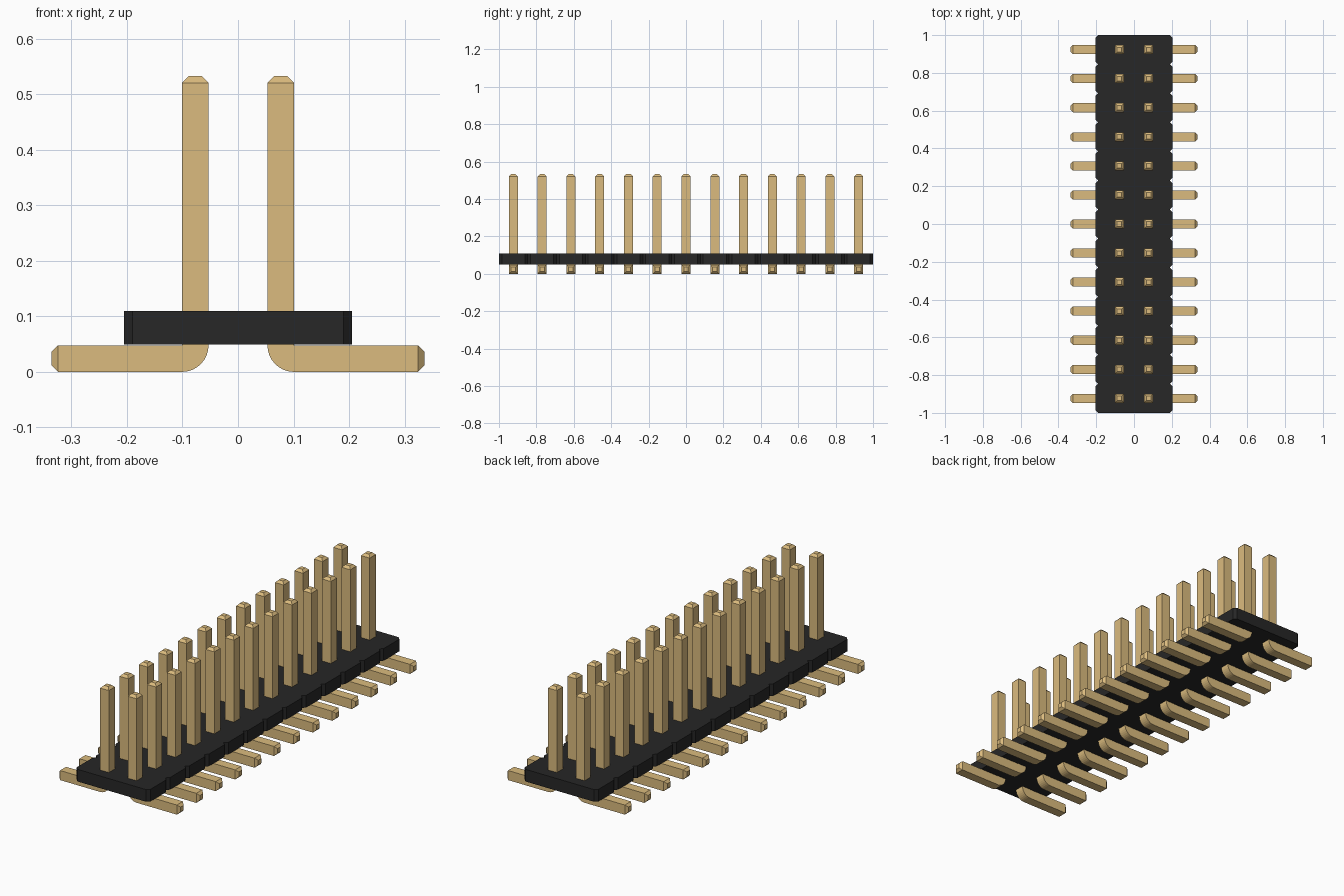
import bpy, bmesh, math

cube = bpy.data.objects.get("Cube")
if cube:
    bpy.data.objects.remove(cube, do_unlink=True)

COUNT = 13
PITCH = 2 / COUNT
PIN = 0.048            # pin thickness
INNER, OUTER = 0.053, 0.101
TOP, REACH, TAPER = 0.533, 0.336, 0.012
HALF, LOW, HIGH, CHAMFER = 0.205, 0.049, 0.11, 0.015


def material(name, colour):
    m = bpy.data.materials.new(name)
    m.use_nodes = True
    m.diffuse_color = (*colour, 1)
    m.node_tree.nodes["Principled BSDF"].inputs["Base Color"].default_value = (*colour, 1)
    return m


gold = material("pin gold", (0.71, 0.50, 0.21))
black = material("housing black", (0.02, 0.02, 0.02))


def add_object(name, bm, mat):
    bmesh.ops.remove_doubles(bm, verts=bm.verts, dist=1e-5)
    bmesh.ops.recalc_face_normals(bm, faces=bm.faces)
    mesh = bpy.data.meshes.new(name)
    bm.to_mesh(mesh)
    bm.free()
    mesh.materials.append(mat)
    obj = bpy.data.objects.new(name, mesh)
    bpy.context.collection.objects.link(obj)
    return obj


def pin_mesh(side, y):
    """Square wire swept down the post, round the bend and along the foot."""
    sections = []      # inner edge, outer edge, half width

    def section(a, b, inset=0):
        sections.append((a, b, PIN / 2 - inset))

    section((OUTER - TAPER, TOP), (INNER + TAPER, TOP), TAPER)
    section((OUTER, TOP - TAPER), (INNER, TOP - TAPER))
    for i in range(9):
        t = math.pi / 2 * i / 8
        section((OUTER, PIN), (OUTER - PIN * math.cos(t), PIN - PIN * math.sin(t)))
    section((REACH - TAPER, PIN), (REACH - TAPER, 0))
    section((REACH, PIN - TAPER), (REACH, TAPER), TAPER)

    bm = bmesh.new()
    rings = []
    for a, b, w in sections:
        rings.append([bm.verts.new((side * p[0], y + s * w, p[1]))
                      for p, s in ((a, -1), (b, -1), (b, 1), (a, 1))])
    for r, q in zip(rings, rings[1:]):
        for k in range(4):
            n = (k + 1) % 4
            bm.faces.new((r[k], r[n], q[n], q[k]))
    bm.faces.new(rings[0])
    bm.faces.new(rings[-1])
    bmesh.ops.dissolve_degenerate(bm, dist=1e-5, edges=bm.edges)
    return bm


# Housing: one outline with a chamfered notch between neighbouring positions
right = []
for i in range(COUNT):
    y0 = -1 + i * PITCH
    right += [(HALF - CHAMFER, y0), (HALF, y0 + CHAMFER),
              (HALF, y0 + PITCH - CHAMFER), (HALF - CHAMFER, y0 + PITCH)]
outline = right + [(-x, y) for x, y in reversed(right)]
outline = [p for i, p in enumerate(outline) if math.dist(p, outline[i - 1]) > 1e-6]
bm = bmesh.new()
base = bm.faces.new([bm.verts.new((x, y, LOW)) for x, y in outline])
ext = bmesh.ops.extrude_face_region(bm, geom=[base], use_keep_orig=True)
for v in ext["geom"]:
    if isinstance(v, bmesh.types.BMVert):
        v.co.z = HIGH
add_object("housing", bm, black)

# Two rows of bent pins
for i in range(COUNT):
    y = (i - (COUNT - 1) / 2) * PITCH
    for side, label in ((1, "left"), (-1, "right")):
        add_object(f"{label}_pin_{i + 1}", pin_mesh(side, y), gold)
